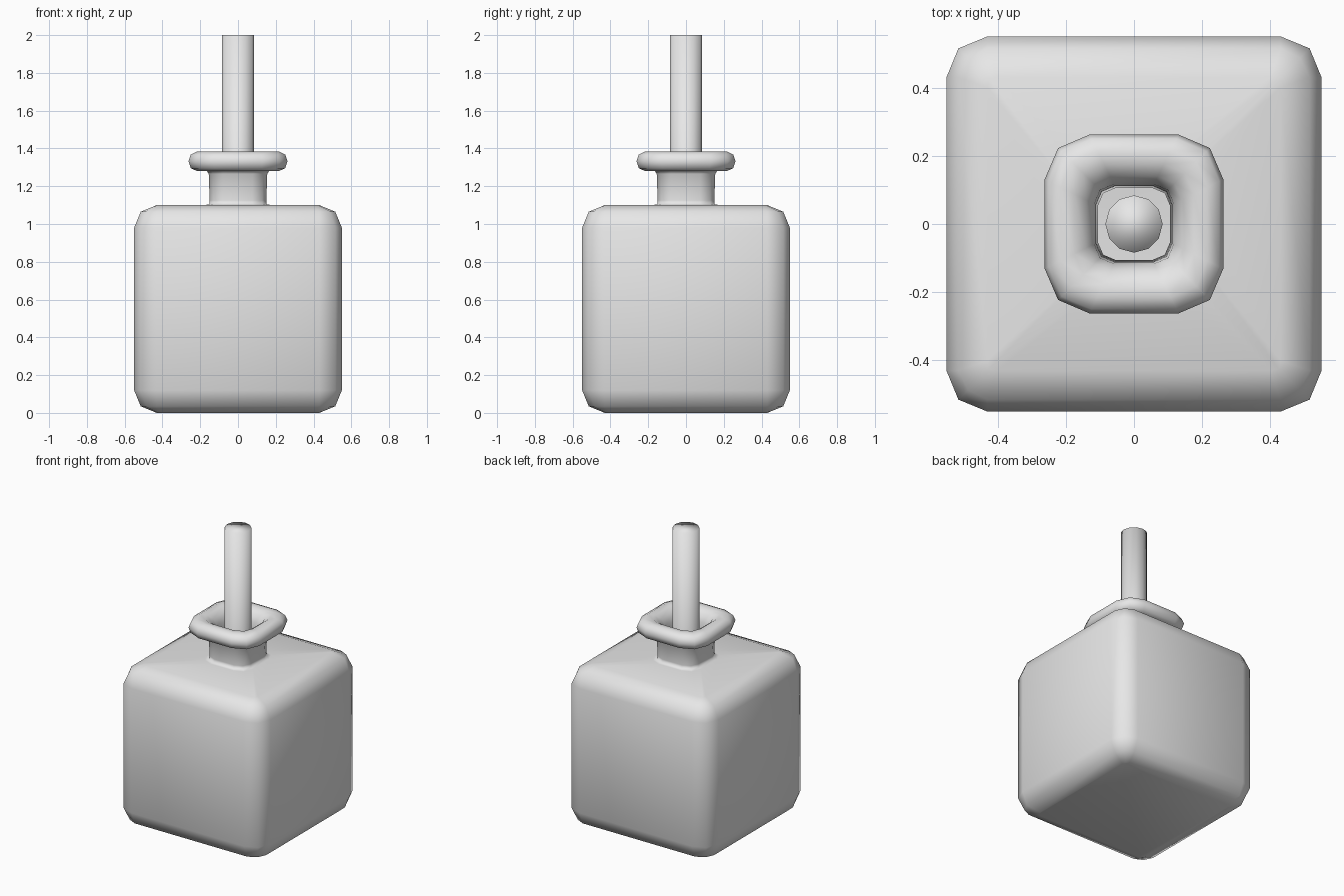
import bpy, bmesh, math

cube = bpy.data.objects.get("Cube")
if cube:
    bpy.data.objects.remove(cube, do_unlink=True)

# Single plain grey material
grey = bpy.data.materials.new("plain_grey")
grey.use_nodes = True
colour = (0.8, 0.8, 0.8, 1.0)
grey.diffuse_color = colour
grey.node_tree.nodes["Principled BSDF"].inputs["Base Color"].default_value = colour


def finish(name, bm):
    bmesh.ops.recalc_face_normals(bm, faces=bm.faces)
    for face in bm.faces:
        face.smooth = True
    mesh = bpy.data.meshes.new(name)
    bm.to_mesh(mesh)
    bm.free()
    mesh.materials.append(grey)
    obj = bpy.data.objects.new(name, mesh)
    bpy.context.collection.objects.link(obj)
    return obj


def rounded_square(bm, half, z, flat=None, corner=None):
    """Twelve-point square with softened corners."""
    f = half * 0.5 if flat is None else flat
    c = half * 0.85 if corner is None else corner
    verts = []
    for k in range(4):
        ca, sa = round(math.cos(k * math.pi / 2)), round(math.sin(k * math.pi / 2))
        for x, y in ((half, f), (c, c), (f, half)):
            verts.append(bm.verts.new((x * ca - y * sa, x * sa + y * ca, z)))
    return verts


# Bottle: one skin from the base, up the neck, over the rim and down the inside
outer = [
    (0.43, 0.0, 0.40, 0.425), (0.515, 0.035, 0.43, 0.487), (0.55, 0.12, 0.43, 0.515),
    (0.55, 0.98, 0.43, 0.515), (0.515, 1.065, 0.43, 0.487), (0.43, 1.1, 0.40, 0.425),
]
neck_and_rim = [
    (0.175, 1.1), (0.152, 1.105), (0.15, 1.125), (0.155, 1.265), (0.165, 1.282),
    (0.215, 1.28), (0.25, 1.295), (0.262, 1.333), (0.25, 1.368), (0.215, 1.385),
    (0.175, 1.38), (0.14, 1.355), (0.117, 1.31), (0.112, 1.25), (0.106, 1.08),
]
inner = [
    (0.13, 1.055), (0.40, 1.055), (0.475, 1.02, 0.40, 0.45), (0.505, 0.95, 0.40, 0.475),
    (0.505, 0.14, 0.40, 0.475), (0.475, 0.075, 0.40, 0.45), (0.40, 0.045, 0.37, 0.395),
]
bm = bmesh.new()
rings = [rounded_square(bm, *r) for r in outer + neck_and_rim + inner]
for a, b in zip(rings, rings[1:]):
    for i in range(12):
        j = (i + 1) % 12
        bm.faces.new((a[i], a[j], b[j], b[i]))
bm.faces.new(rings[0][::-1])
bm.faces.new(rings[-1])
finish("bottle", bm)

# Round stick standing in the bottle
bottom, top = 0.05, 2.0
bm = bmesh.new()
bmesh.ops.create_cone(bm, cap_ends=True, segments=12, radius1=0.084,
                      radius2=0.084, depth=top - bottom)
bmesh.ops.translate(bm, verts=bm.verts, vec=(0, 0, (top + bottom) / 2))
finish("stick", bm)
